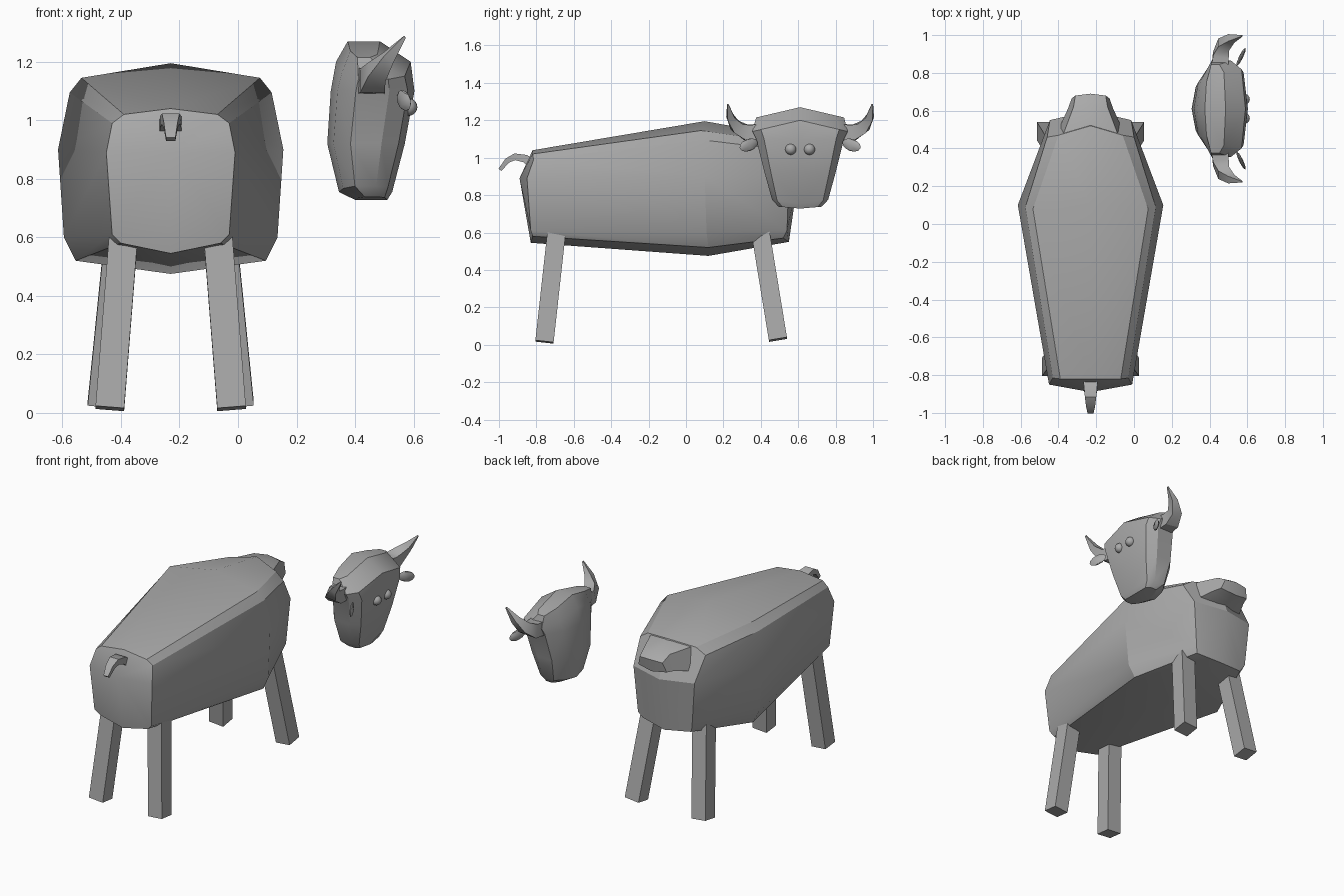
import bpy, bmesh, math
from mathutils import Vector, Matrix

cube = bpy.data.objects.get("Cube")
if cube:
    bpy.data.objects.remove(cube)

grey = bpy.data.materials.new("plain grey")
grey.use_nodes = True
COLOUR = (0.4, 0.4, 0.4, 1)
grey.diffuse_color = COLOUR
grey.node_tree.nodes["Principled BSDF"].inputs["Base Color"].default_value = COLOUR

BODY = Vector((-0.23, 0, 0))
HEAD = Vector((0, 0.61, 0))


def finish(name, bm, origin, axis=None, angle=30):
    """Turn the bmesh into an object, mirrored over the given axis."""
    mesh = bpy.data.meshes.new(name)
    bm.to_mesh(mesh)
    bm.free()
    mesh.materials.append(grey)
    ob = bpy.data.objects.new(name, mesh)
    ob.location = origin
    bpy.context.collection.objects.link(ob)
    bpy.ops.object.select_all(action='DESELECT')
    ob.select_set(True)
    bpy.context.view_layer.objects.active = ob
    if axis is not None:
        mod = ob.modifiers.new("Mirror", 'MIRROR')
        mod.use_axis = [i == axis for i in range(3)]
        bpy.ops.object.modifier_apply(modifier=mod.name)
    bm = bmesh.new()
    bm.from_mesh(ob.data)
    bmesh.ops.recalc_face_normals(bm, faces=bm.faces)
    bm.to_mesh(ob.data)
    bm.free()
    bpy.ops.object.shade_smooth_by_angle(angle=math.radians(angle))
    return ob


def loft(bm, sections, closed=False):
    """Bridge matching rows of points with quads."""
    rows = [[bm.verts.new(p) for p in s] for s in sections]
    for a, b in zip(rows, rows[1:]):
        n = len(a)
        for i in range(n if closed else n - 1):
            j = (i + 1) % n
            bm.faces.new((a[i], a[j], b[j], b[i]))
    return rows


def tube(bm, path, side, flat=1.0):
    """Four-sided tapered tube; path holds (point, radius)."""
    pts = [Vector(p) for p, r in path]
    sections = []
    for i, (p, r) in enumerate(path):
        t = (pts[min(i + 1, len(pts) - 1)] - pts[max(i - 1, 0)]).normalized()
        u = Vector(side)
        u = (u - t * u.dot(t)).normalized()
        w = t.cross(u) * flat
        sections.append([pts[i] + r * (a * u + b * w)
                         for a, b in ((1, 1), (-1, 1), (-1, -1), (1, -1))])
    rows = loft(bm, sections, True)
    bm.faces.new(rows[0])
    bm.faces.new(rows[-1])


# Body: half sections from the top centre round to the bottom centre
rear = [(0, -.82, 1.04), (.16, -.82, 1.02), (.2, -.815, .99), (.22, -.85, .89),
        (.2, -.83, .61), (.17, -.82, .58), (0, -.83, .545)]
middle = [(0, .1, 1.195), (.305, .08, 1.145), (.345, .09, 1.095), (.385, .1, .9),
          (.365, .11, .6), (.325, .12, .52), (0, .12, .475)]
front = [(0, .52, 1.12), (.17, .47, 1.09), (.23, .46, 1.05), (.215, .55, .9),
         (.19, .54, .61), (.17, .52, .57), (0, .55, .55)]
bm = bmesh.new()
rows = loft(bm, [rear, middle, front])
for row, y in ((rows[0], -.89), (rows[-1], .6)):
    centre = bm.verts.new((0, y, .89))
    bm.faces.new(row[:4] + [centre])
    bm.faces.new(row[3:] + [centre])
finish("body", bm, BODY, 0)

# Short neck stump on the shoulder
bm = bmesh.new()
rows = loft(bm, [
    [(0, .48, 1.12), (.15, .46, 1.09), (.17, .5, .95), (0, .55, .93)],
    [(0, .63, 1.09), (.09, .62, 1.08), (.12, .61, .98), (0, .62, .95)],
    [(0, .69, 1.05), (.08, .68, 1.045), (.1, .665, .985), (0, .675, .97)]])
bm.faces.new(rows[-1])
finish("neck_stump", bm, BODY, 0)

# Legs: slanted square posts
for name, top, foot in (("rear_legs", (.16, -.69, .62), (.208, -.757, .015)),
                        ("front_legs", (.175, .395, .62), (.235, .492, .028))):
    bm = bmesh.new()
    tube(bm, [(top, .049), (foot, .049)], (1, 0, 0))
    finish(name, bm, BODY, 0)

# Tail: flat curl
bm = bmesh.new()
tube(bm, [((0, -.8, .95), .042), ((0, -.86, .995), .036), ((0, -.915, 1.005), .03),
          ((0, -.955, .985), .024), ((0, -.995, .935), .016)], (1, 0, 0), .6)
finish("tail", bm, BODY)

# Head: stacked half sections (height, back x, front x, half width, droop)
levels = [(.728, .40, .51, .115, -.01), (.755, .345, .527, .15, -.02),
          (.92, .305, .57, .19, 0), (1.1, .317, .603, .235, 0),
          (1.2, .335, .59, .255, .06), (1.27, .375, .485, .235, .055)]
bm = bmesh.new()
sections = []
for z, back, fore, half, droop in levels:
    d = fore - back
    outline = [(fore, 0), (fore - .08 * d, .82), (fore - .3 * d, 1),
               (back + .3 * d, 1), (back + .08 * d, .6), (back, 0)]
    sections.append([(x, half * k, z - droop * k) for x, k in outline])
rows = loft(bm, sections)
for row in (rows[0], rows[-1]):
    bm.faces.new(row)
finish("head", bm, HEAD, 1)

# Horns: tapered, sweeping outward then up and forward
bm = bmesh.new()
tube(bm, [((.455, .22, 1.135), .045), ((.46, .285, 1.135), .042),
          ((.475, .34, 1.165), .032), ((.515, .372, 1.215), .02),
          ((.57, .386, 1.285), .004)], (1, 0, 0))
finish("horns", bm, HEAD, 1)

# Ears: thin leaves below the horns
bm = bmesh.new()
place = (Matrix.Translation((.567, .275, 1.068)) @ Matrix.Rotation(-.45, 4, 'Z')
         @ Matrix.Rotation(-.3, 4, 'X') @ Matrix.Diagonal((.011, .056, .033, 1)))
bmesh.ops.create_uvsphere(bm, u_segments=8, v_segments=6, radius=1, matrix=place)
finish("ears", bm, HEAD, 1)

# Eyes
bm = bmesh.new()
bmesh.ops.create_uvsphere(bm, u_segments=16, v_segments=10, radius=.03,
                          matrix=Matrix.Translation((.583, .05, 1.045)))
finish("eyes", bm, HEAD, 1)
